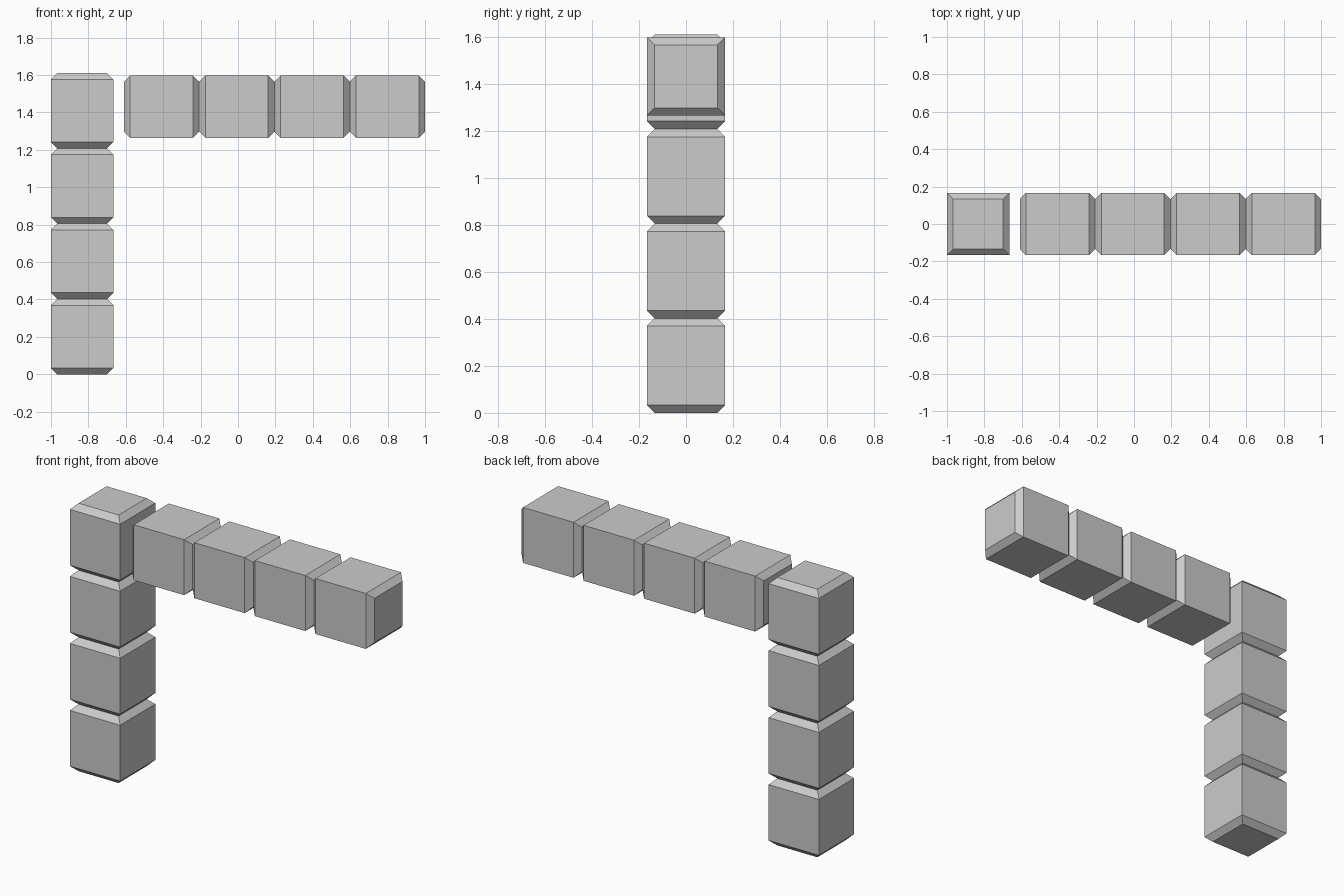
import bpy
import bmesh
from math import pi
from mathutils import Matrix

if "Cube" in bpy.data.objects:
    bpy.data.objects.remove(bpy.data.objects["Cube"])

HALF = 0.1667      # half width of a block
INSET = 0.0335     # chamfer at both ends
LENGTH = 0.4025    # block length along the beam


def block(name, matrix):
    """Square block along local z, chamfered around both end faces."""
    bm = bmesh.new()
    h = LENGTH / 2
    rings = []
    for r, z in ((HALF - INSET, -h), (HALF, -h + INSET), (HALF, h - INSET), (HALF - INSET, h)):
        rings.append([bm.verts.new((sx * r, sy * r, z))
                      for sx, sy in ((-1, -1), (1, -1), (1, 1), (-1, 1))])
    for a, b in zip(rings, rings[1:]):
        for i in range(4):
            j = (i + 1) % 4
            bm.faces.new((a[i], a[j], b[j], b[i]))
    bm.faces.new(rings[0][::-1])
    bm.faces.new(rings[-1])
    bm.transform(matrix)
    mesh = bpy.data.meshes.new(name)
    bm.to_mesh(mesh)
    bm.free()
    bpy.context.collection.objects.link(bpy.data.objects.new(name, mesh))


for i in range(4):
    # upright post
    block(f"post_block_{i + 1}",
          Matrix.Translation((-1 + HALF, 0, (i + 0.5) * LENGTH)))
    # horizontal arm
    block(f"arm_block_{i + 1}",
          Matrix.Translation((1 - (i + 0.5) * LENGTH, 0, 1.431)) @ Matrix.Rotation(pi / 2, 4, 'Y'))
